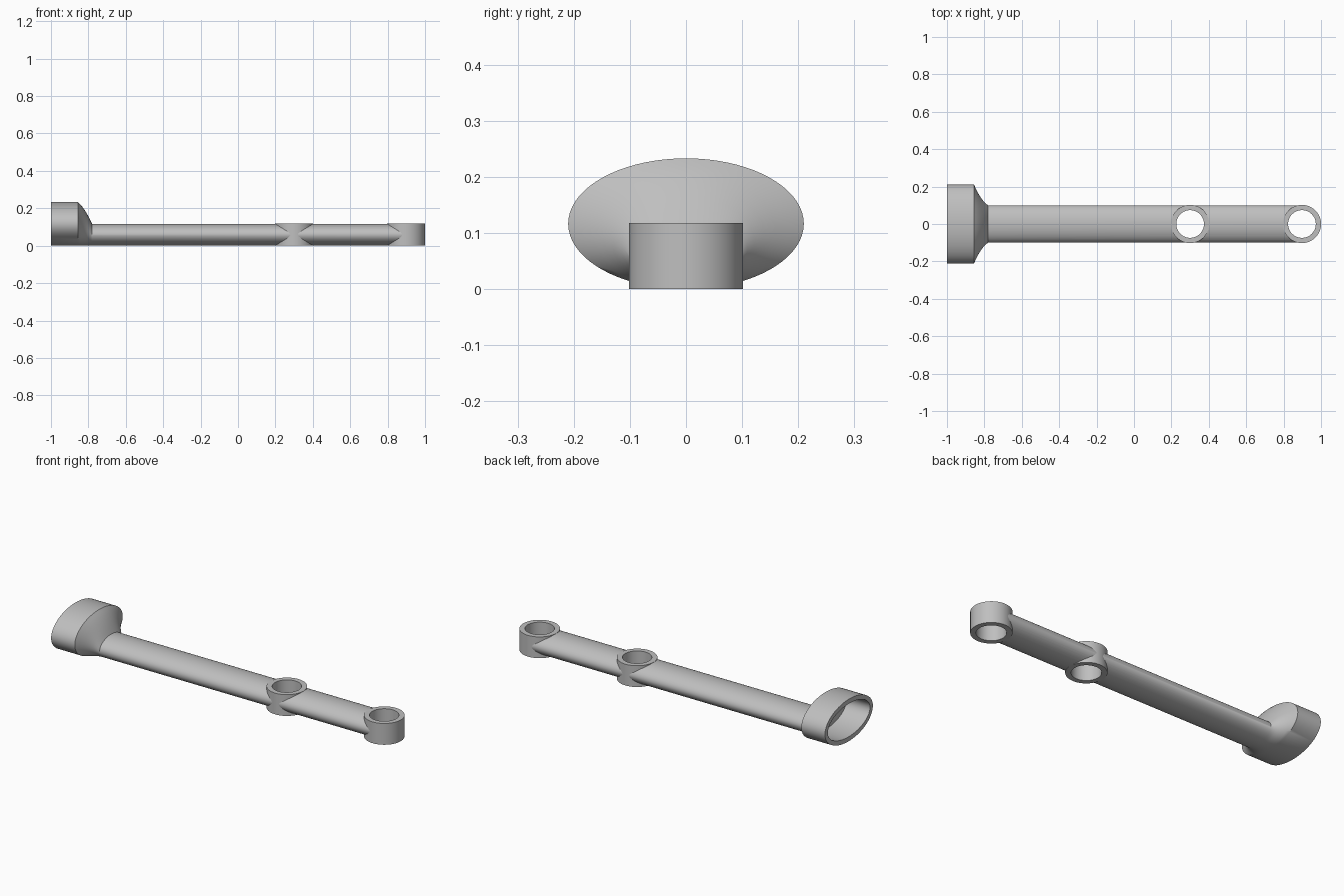
import bpy
import bmesh
from math import cos, sin, pi, radians

cube = bpy.data.objects.get("Cube")
if cube:
    bpy.data.objects.remove(cube, do_unlink=True)

SEGMENTS = 72
HEIGHT = 0.118
RING_OUTER, RING_INNER = 0.102, 0.074
RINGS = {"middle_ring": 0.3, "end_ring": 0.898}

grey = bpy.data.materials.new("plain_grey")
grey.use_nodes = True
grey.diffuse_color = (0.52, 0.52, 0.52, 1)
grey.node_tree.nodes["Principled BSDF"].inputs["Base Color"].default_value = (0.52, 0.52, 0.52, 1)


def loft(name, loops, capped=True):
    """Skin a row of equal point loops; cap the ends or join last to first."""
    bm = bmesh.new()
    rows = [[bm.verts.new(p) for p in loop] for loop in loops]
    pairs = list(zip(rows, rows[1:]))
    if not capped:
        pairs.append((rows[-1], rows[0]))
    for a, b in pairs:
        for i in range(SEGMENTS):
            j = (i + 1) % SEGMENTS
            bm.faces.new((a[i], a[j], b[j], b[i]))
    if capped:
        bm.faces.new(rows[0])
        bm.faces.new(rows[-1])
    bmesh.ops.recalc_face_normals(bm, faces=bm.faces)
    mesh = bpy.data.meshes.new(name)
    bm.to_mesh(mesh)
    bm.free()
    mesh.materials.append(grey)
    obj = bpy.data.objects.new(name, mesh)
    bpy.context.collection.objects.link(obj)
    return obj


def select(obj):
    bpy.ops.object.select_all(action='DESELECT')
    obj.select_set(True)
    bpy.context.view_layer.objects.active = obj


def smooth(obj):
    select(obj)
    bpy.ops.object.shade_smooth_by_angle(angle=radians(30))


ANGLES = [2 * pi * i / SEGMENTS for i in range(SEGMENTS)]


def oval(x, half_y, half_z, mid_z):
    return [(x, half_y * cos(a), mid_z + half_z * sin(a)) for a in ANGLES]


def circle(x, radius, z):
    return [(x + radius * cos(a), radius * sin(a), z) for a in ANGLES]


# Socket: hollow oval cup, then a curved neck that narrows to the shaft
CUP_Y, CUP_Z, WALL = 0.21, 0.1165, 0.025
BAR_Y, BAR_Z = 0.1, 0.0585
CUP_BACK, NECK_END = -0.855, -0.78
sections = [
    oval(CUP_BACK, CUP_Y - WALL, CUP_Z - WALL, CUP_Z),
    oval(-1, CUP_Y - WALL, CUP_Z - WALL, CUP_Z),
    oval(-1, CUP_Y, CUP_Z, CUP_Z),
]
STEPS = 6
for k in range(STEPS + 1):
    t = k / STEPS
    bulge = 4 * t * (1 - t)
    half_y = CUP_Y + (BAR_Y - CUP_Y) * t - 0.016 * bulge
    half_z = CUP_Z + (BAR_Z - CUP_Z) * t + 0.006 * bulge
    x = CUP_BACK + (NECK_END - CUP_BACK) * t
    sections.append(oval(x, half_y, half_z, half_z))

# Shaft: oval bar continuing from the neck to the end ring
sections.append(oval(RINGS["end_ring"], BAR_Y, BAR_Z, BAR_Z))
shaft = loft("socket_and_shaft", sections)

# Openings in the shaft, ending inside the ring walls
for name, x in RINGS.items():
    cutter = loft(name + "_cutter", [circle(x, 0.09, -0.1), circle(x, 0.09, 0.3)])
    cutter.hide_render = True
    cut = shaft.modifiers.new("opening", 'BOOLEAN')
    cut.operation = 'DIFFERENCE'
    cut.solver = 'EXACT'
    cut.object = cutter
    select(shaft)
    bpy.ops.object.modifier_apply(modifier=cut.name)
    bpy.data.objects.remove(cutter, do_unlink=True)
smooth(shaft)

# Rings: upright tubes with open bores
for name, x in RINGS.items():
    ring = loft(name, [
        circle(x, RING_OUTER, 0), circle(x, RING_OUTER, HEIGHT),
        circle(x, RING_INNER, HEIGHT), circle(x, RING_INNER, 0),
    ], capped=False)
    smooth(ring)
